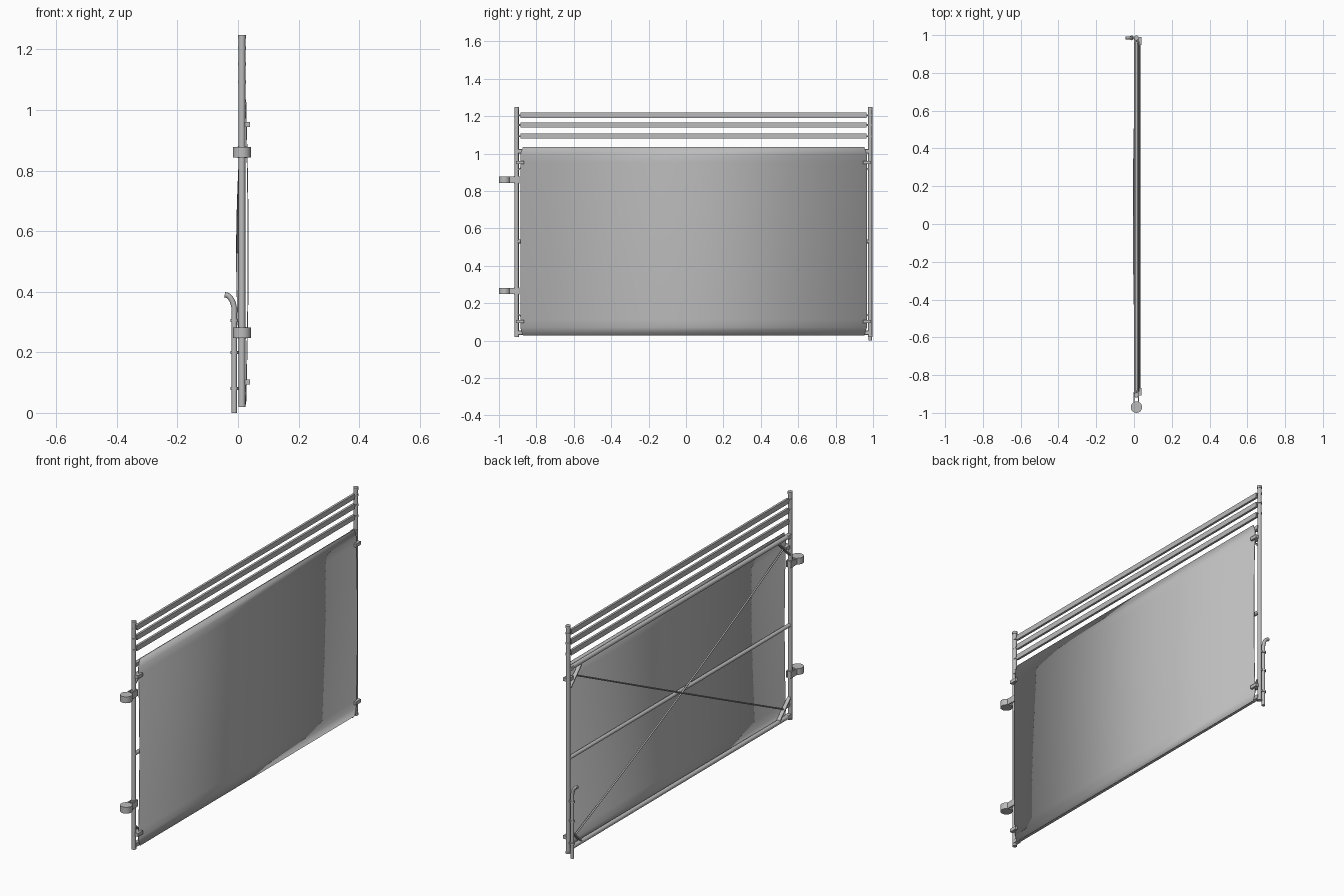
import bpy, bmesh, math
from mathutils import Vector, Matrix

if "Cube" in bpy.data.objects:
    bpy.data.objects.remove(bpy.data.objects["Cube"], do_unlink=True)

steel = bpy.data.materials.new("galvanised grey")
steel.use_nodes = True
GREY = (0.5, 0.5, 0.5, 1)
steel.diffuse_color = GREY
steel.node_tree.nodes["Principled BSDF"].inputs["Base Color"].default_value = GREY

X = 0.013                      # plane of the frame
HINGE_Y, LATCH_Y = -0.905, 0.985
MID_Y = (HINGE_Y + LATCH_Y) / 2


def finish(name, bm, smooth=False):
    bmesh.ops.recalc_face_normals(bm, faces=bm.faces)
    mesh = bpy.data.meshes.new(name)
    bm.to_mesh(mesh)
    bm.free()
    mesh.materials.append(steel)
    ob = bpy.data.objects.new(name, mesh)
    bpy.context.collection.objects.link(ob)
    if smooth:
        bpy.ops.object.select_all(action='DESELECT')
        ob.select_set(True)
        bpy.context.view_layer.objects.active = ob
        bpy.ops.object.shade_smooth_by_angle(angle=math.radians(40))
    return ob


def rod(name, a, b, r, sides=16):
    a, b = Vector(a), Vector(b)
    d = b - a
    bm = bmesh.new()
    m = Matrix.Translation((a + b) / 2) @ d.to_track_quat('Z', 'Y').to_matrix().to_4x4()
    bmesh.ops.create_cone(bm, cap_ends=True, segments=sides, radius1=r, radius2=r,
                          depth=d.length, matrix=m)
    return finish(name, bm, True)


def box(name, centre, size, tilt=0):
    bm = bmesh.new()
    m = Matrix.Translation(centre) @ Matrix.Rotation(tilt, 4, 'X') @ Matrix.Diagonal((*size, 1))
    bmesh.ops.create_cube(bm, size=1, matrix=m)
    return finish(name, bm)


def bent_rod(name, points, r):
    curve = bpy.data.curves.new(name, 'CURVE')
    curve.dimensions = '3D'
    curve.bevel_depth = r
    curve.bevel_resolution = 3
    curve.use_fill_caps = True
    line = curve.splines.new('POLY')
    line.points.add(len(points) - 1)
    for p, co in zip(line.points, points):
        p.co = (*co, 1)
    curve.materials.append(steel)
    ob = bpy.data.objects.new(name, curve)
    bpy.context.collection.objects.link(ob)


# Posts with caps and collars
STRIPS = (1.205, 1.152, 1.093)
for side, y in (("hinge", HINGE_Y), ("latch", LATCH_Y)):
    rod(side + "_post", (X, y, 0.02), (X, y, 1.24), 0.011)
    rod(side + "_post_cap", (X, y, 1.235), (X, y, 1.248), 0.013)
    rod(side + "_post_foot", (X, y, 0.02), (X, y, 0.03), 0.012)
    for z in STRIPS:
        rod(side + "_post_collar", (X, y, z - 0.005), (X, y, z + 0.005), 0.0128)

# Horizontal frame tubes
for name, z, r in (("top_rail", 1.012, 0.012), ("middle_rail", 0.53, 0.010), ("bottom_rail", 0.042, 0.012)):
    rod(name, (X, HINGE_Y, z), (X, LATCH_Y, z), r)

# Upper strips, hung on thin pins
for z in STRIPS:
    box("upper_strip", (X, 0.04, z), (0.012, 1.85, 0.027))
    rod("strip_pin", (X, HINGE_Y, z), (X, LATCH_Y, z), 0.005, 8)

# Thin cladding sheet, slightly bowed outward
bm = bmesh.new()
rows = []
N = 24
for i in range(N + 1):
    t = i / N
    z = 0.028 + 1.007 * t
    x = 0.0255 + 0.008 * math.sin(math.pi * t)
    inset = 0.014 if i in (0, N) else 0
    rows.append([bm.verts.new((x, y, z)) for y in (-0.886 + inset, 0.967 - inset)])
for lo, hi in zip(rows, rows[1:]):
    bm.faces.new((lo[0], lo[1], hi[1], hi[0]))
sheet = finish("cladding_sheet", bm, True)
thick = sheet.modifiers.new("thickness", 'SOLIDIFY')
thick.thickness = 0.003
thick.offset = 0

# Corner braces and their clamps
for y, sy in ((HINGE_Y, 1), (LATCH_Y, -1)):
    for z, sz in ((0.042, 1), (1.012, -1)):
        box("corner_brace", (X - 0.002, y + sy * 0.055, z + sz * 0.055),
            (0.020, 0.006, 0.13), sy * sz * math.pi / 4)
        box("post_clamp", (0.024, y + sy * 0.017, z + sz * 0.06), (0.032, 0.042, 0.018))
        box("sheet_tie", (X, y + sy * 0.015, z), (0.024, 0.03, 0.02))

# Diagonal tension rods, bowed over the middle rail
for name, s in (("rising_tension_rod", 1), ("falling_tension_rod", -1)):
    bent_rod(name, [(X - 0.015 * math.cos(k * math.pi / 16),
                     MID_Y + k / 8 * 0.885, 0.527 + s * k / 8 * 0.43)
                    for k in range(-8, 9)], 0.0042)

# Hinges: drum, strap plates and a band round the post
for z in (0.86, 0.265):
    rod("hinge_drum", (X, -0.97, z - 0.017), (X, -0.97, z + 0.017), 0.030, 24)
    for s in (-1, 1):
        box("hinge_strap", (X + s * 0.012, -0.92, z), (0.005, 0.06, 0.034))
    rod("hinge_band", (X, HINGE_Y, z - 0.019), (X, HINGE_Y, z + 0.019), 0.0145)

# Drop bolt with a curved handle, held by guides
bent_rod("drop_bolt", [(-0.012, LATCH_Y, 0), (-0.012, LATCH_Y, 0.32)] +
         [(-0.044 + 0.032 * math.cos(a), LATCH_Y, 0.335 + 0.055 * math.sin(a))
          for a in [k * math.pi / 16 for k in range(0, 9)]], 0.009)
for z in (0.305, 0.2, 0.08):
    rod("bolt_guide", (-0.012, LATCH_Y, z - 0.005), (-0.012, LATCH_Y, z + 0.005), 0.0125)
    box("guide_arm", (0, LATCH_Y, z), (0.024, 0.010, 0.010))
